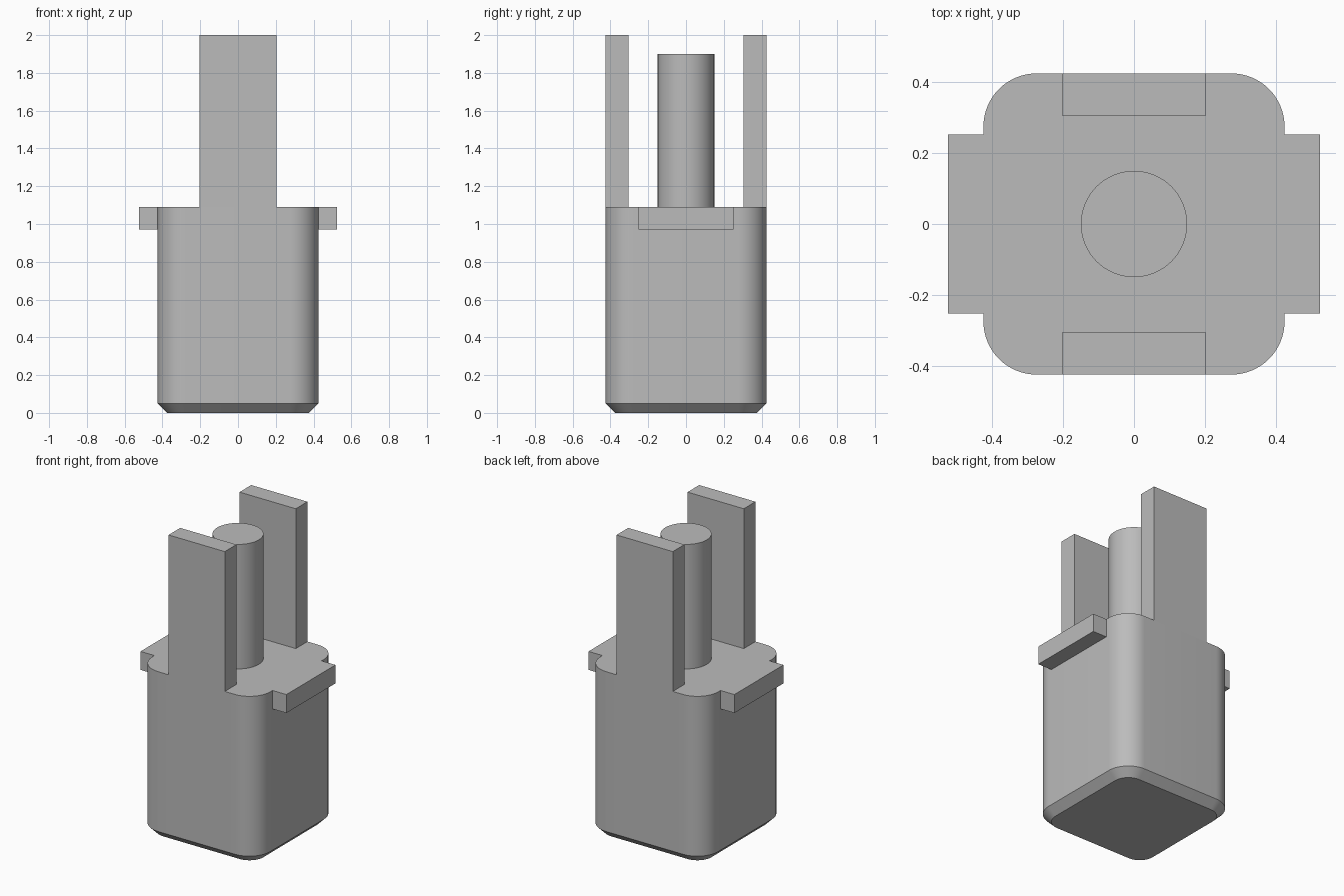
import bpy
import bmesh
import math

cube = bpy.data.objects.get("Cube")
if cube:
    bpy.data.objects.remove(cube, do_unlink=True)

# Single plain grey
grey = bpy.data.materials.new("grey plastic")
grey.use_nodes = True
colour = (0.5, 0.5, 0.5, 1)
grey.diffuse_color = colour
grey.node_tree.nodes["Principled BSDF"].inputs["Base Color"].default_value = colour

HALF, RADIUS, CHAMFER = 0.425, 0.15, 0.05
DECK = 1.09


def finish(name, bm, smooth=False):
    bmesh.ops.recalc_face_normals(bm, faces=bm.faces)
    mesh = bpy.data.meshes.new(name)
    bm.to_mesh(mesh)
    bm.free()
    mesh.materials.append(grey)
    obj = bpy.data.objects.new(name, mesh)
    bpy.context.collection.objects.link(obj)
    if smooth:
        bpy.ops.object.select_all(action="DESELECT")
        obj.select_set(True)
        bpy.context.view_layer.objects.active = obj
        bpy.ops.object.shade_smooth_by_angle(angle=math.radians(30))
    return obj


def box(name, low, high):
    bm = bmesh.new()
    bmesh.ops.create_cube(bm, size=1)
    for v in bm.verts:
        v.co = [high[i] if v.co[i] > 0 else low[i] for i in range(3)]
    return finish(name, bm)


def rounded_square(bm, half, radius, z, steps=16):
    centre = half - radius
    ring = []
    for corner, (sx, sy) in enumerate([(1, 1), (-1, 1), (-1, -1), (1, -1)]):
        for i in range(steps + 1):
            a = math.pi / 2 * (corner + i / steps)
            ring.append(bm.verts.new((sx * centre + radius * math.cos(a),
                                      sy * centre + radius * math.sin(a), z)))
    return ring


# Body: rounded square block with a chamfered foot
bm = bmesh.new()
rings = [rounded_square(bm, HALF - CHAMFER, RADIUS - CHAMFER, 0),
         rounded_square(bm, HALF, RADIUS, CHAMFER),
         rounded_square(bm, HALF, RADIUS, DECK)]
for lower, upper in zip(rings, rings[1:]):
    for i in range(len(lower)):
        j = (i + 1) % len(lower)
        bm.faces.new((lower[i], lower[j], upper[j], upper[i]))
bm.faces.new(rings[0])
bm.faces.new(rings[-1])
finish("body", bm, smooth=True)

# Central pin
bm = bmesh.new()
bmesh.ops.create_cone(bm, cap_ends=True, segments=64, radius1=0.15, radius2=0.15, depth=0.81)
bmesh.ops.translate(bm, verts=bm.verts, vec=(0, 0, DECK + 0.405))
finish("centre_pin", bm, smooth=True)

# Upright prongs, flush with the front and back walls
box("front_prong", (-0.2025, -HALF, DECK), (0.2025, -0.305, 2))
box("back_prong", (-0.2025, 0.305, DECK), (0.2025, HALF, 2))

# Side tabs, level with the deck
box("left_tab", (HALF, -0.2525, 0.97), (0.525, 0.2525, DECK))
box("right_tab", (-0.525, -0.2525, 0.97), (-HALF, 0.2525, DECK))
